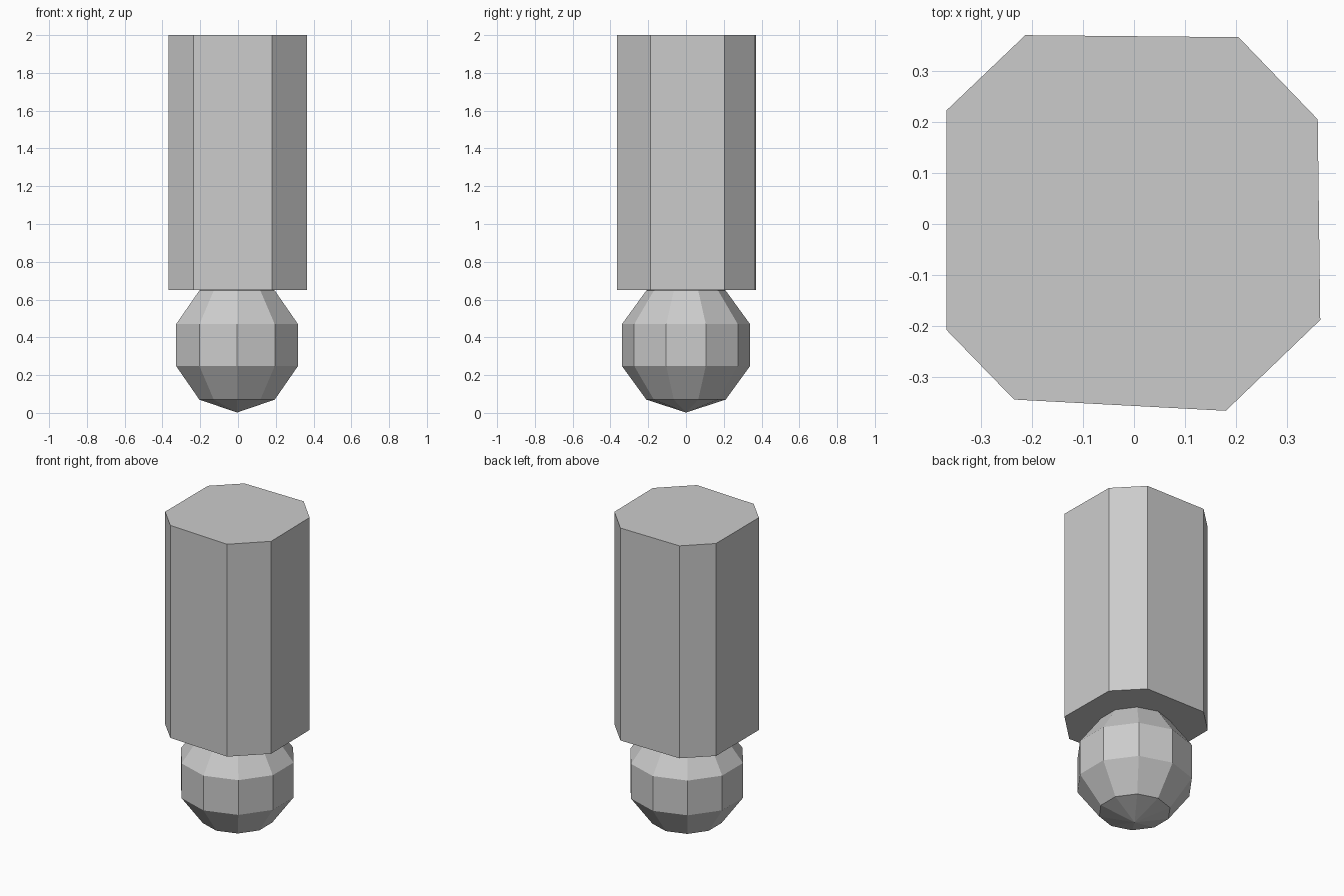
import bpy
import bmesh

default_cube = bpy.data.objects.get("Cube")
if default_cube:
    bpy.data.objects.remove(default_cube, do_unlink=True)

grey = bpy.data.materials.new("light grey")
grey.use_nodes = True
colour = (0.6, 0.6, 0.6, 1)
grey.diffuse_color = colour
grey.node_tree.nodes["Principled BSDF"].inputs["Base Color"].default_value = colour


def add_object(name, bm):
    """Turn a bmesh into a flat shaded grey object."""
    bmesh.ops.recalc_face_normals(bm, faces=bm.faces)
    mesh = bpy.data.meshes.new(name)
    bm.to_mesh(mesh)
    bm.free()
    mesh.materials.append(grey)
    obj = bpy.data.objects.new(name, mesh)
    bpy.context.collection.objects.link(obj)
    return obj


# Column: slightly irregular octagon pulled straight up
BOTTOM, TOP = 0.65, 2.0
outline = [(-0.213, 0.37), (-0.367, 0.223), (-0.367, -0.208), (-0.235, -0.344),
           (0.18, -0.366), (0.365, -0.188), (0.36, 0.205), (0.205, 0.366)]
bm = bmesh.new()
base = bm.faces.new([bm.verts.new((x, y, BOTTOM)) for x, y in outline])
lid = bmesh.ops.extrude_face_region(bm, geom=[base], use_keep_orig=True)
top_verts = [v for v in lid["geom"] if isinstance(v, bmesh.types.BMVert)]
bmesh.ops.translate(bm, verts=top_verts, vec=(0, 0, TOP - BOTTOM))
add_object("column", bm)

# Ball: coarse faceted sphere with its top tucked into the column
RADIUS = 0.357
bm = bmesh.new()
bmesh.ops.create_uvsphere(bm, u_segments=10, v_segments=5, radius=RADIUS)
ball = add_object("ball", bm)
ball.location = (-0.005, 0, RADIUS + 0.002)
